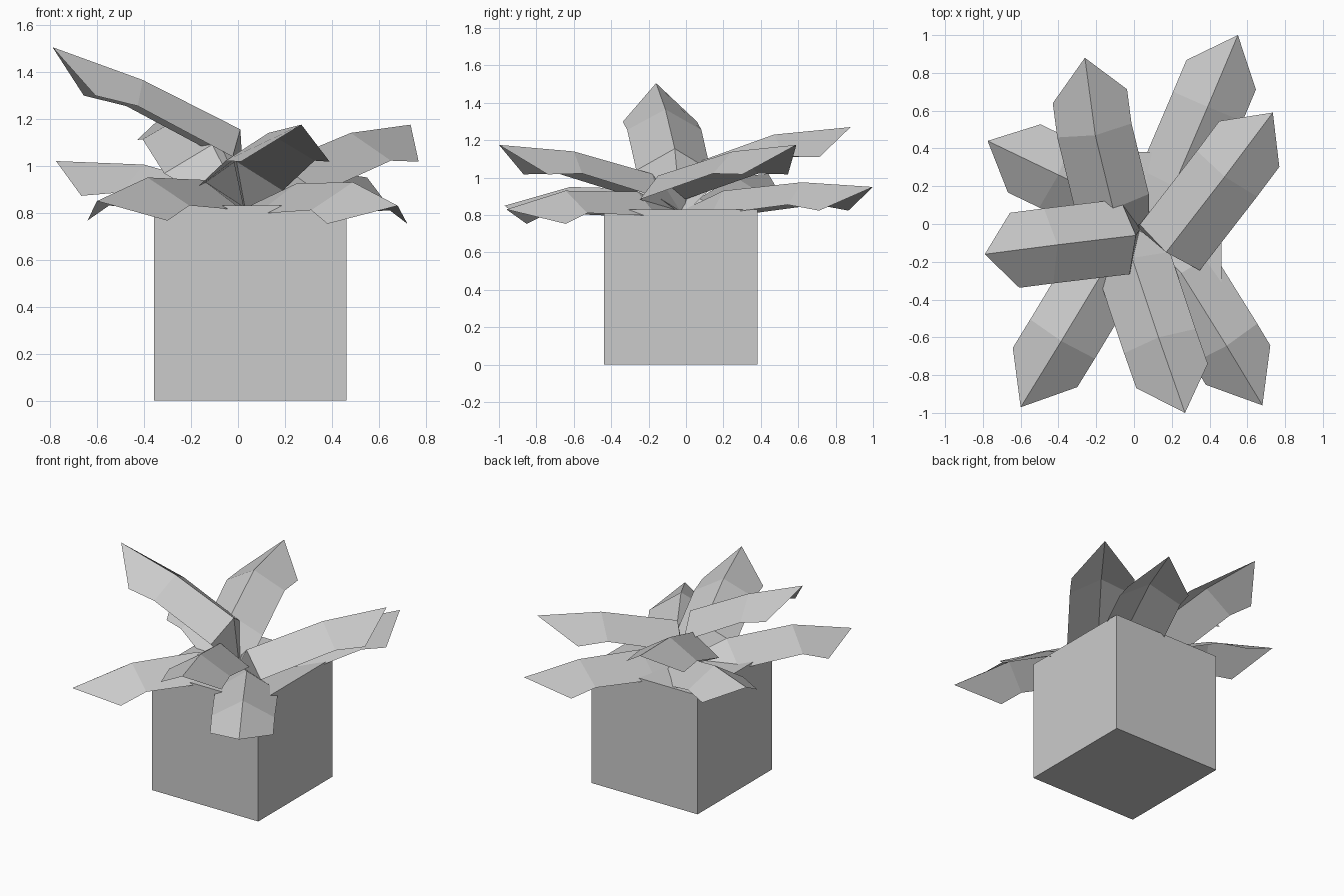
import bpy
from mathutils import Vector

if "Cube" in bpy.data.objects:
    bpy.data.objects.remove(bpy.data.objects["Cube"])

# Square planter block
bpy.ops.mesh.primitive_cube_add(size=1, location=(0.053, -0.028, 0.415))
pot = bpy.context.object
pot.name = "planter_block"
pot.scale = (0.82, 0.82, 0.83)

ROOT = Vector((0.03, -0.03, 0.82))
HALF_WIDTH = 0.2


# Folded leaf: ridge from root to tip, side edges drooping on both sides
def make_leaf(name, knee, bend, tip):
    knee, bend, tip = Vector(knee), Vector(bend), Vector(tip)
    heading = tip - knee
    heading.z = 0
    heading.normalize()
    side = Vector((-heading.y, heading.x, 0))
    t1 = (bend - knee).normalized()
    t3 = (tip - bend).normalized()
    t2 = (t1 + t3).normalized()

    def pair(center, tangent, width, drop):
        normal = tangent.cross(side)
        base = center - normal * drop
        return base + side * width, base - side * width

    ridge = [ROOT, knee, bend, tip]
    edges = [pair(ROOT, t1, 0.05, 0.02),
             pair(knee, t1, HALF_WIDTH, 0.13),
             pair(bend, t2, HALF_WIDTH, 0.12),
             pair(tip - t3 * 0.22, t3, HALF_WIDTH, 0.14)]
    verts, faces = [], []
    for mid, (left, right) in zip(ridge, edges):
        verts += [left, mid, right]
    for i in range(3):
        a = i * 3
        faces += [(a, a + 1, a + 4, a + 3), (a + 1, a + 2, a + 5, a + 4)]
    faces = [f[::-1] for f in faces]
    mesh = bpy.data.meshes.new(name)
    mesh.from_pydata([tuple(v) for v in verts], [], faces)
    mesh.update()
    bpy.context.collection.objects.link(bpy.data.objects.new(name, mesh))


# Ridge points of each leaf: knee, bend, tip
leaves = [
    ((-0.11, 0.08, 1.09), (-0.205, 0.47, 1.23), (-0.26, 0.88, 1.27)),
    ((0.21, 0.20, 0.93), (0.39, 0.62, 0.975), (0.55, 1.0, 0.95)),
    ((0.17, -0.15, 1.01), (0.48, 0.25, 1.14), (0.735, 0.59, 1.175)),
    ((0.0, 0.07, 0.89), (-0.40, 0.26, 1.005), (-0.775, 0.44, 1.02)),
    ((0.01, -0.06, 1.155), (-0.405, -0.11, 1.365), (-0.79, -0.16, 1.505)),
    ((-0.15, -0.23, 0.94), (-0.385, -0.62, 0.95), (-0.60, -0.97, 0.85)),
    ((-0.01, -0.18, 1.02), (0.13, -0.60, 1.14), (0.27, -1.0, 1.175)),
    ((0.25, -0.26, 0.925), (0.49, -0.645, 0.93), (0.68, -0.96, 0.83)),
]
for i, pts in enumerate(leaves):
    make_leaf(f"leaf_{i + 1}", *pts)
